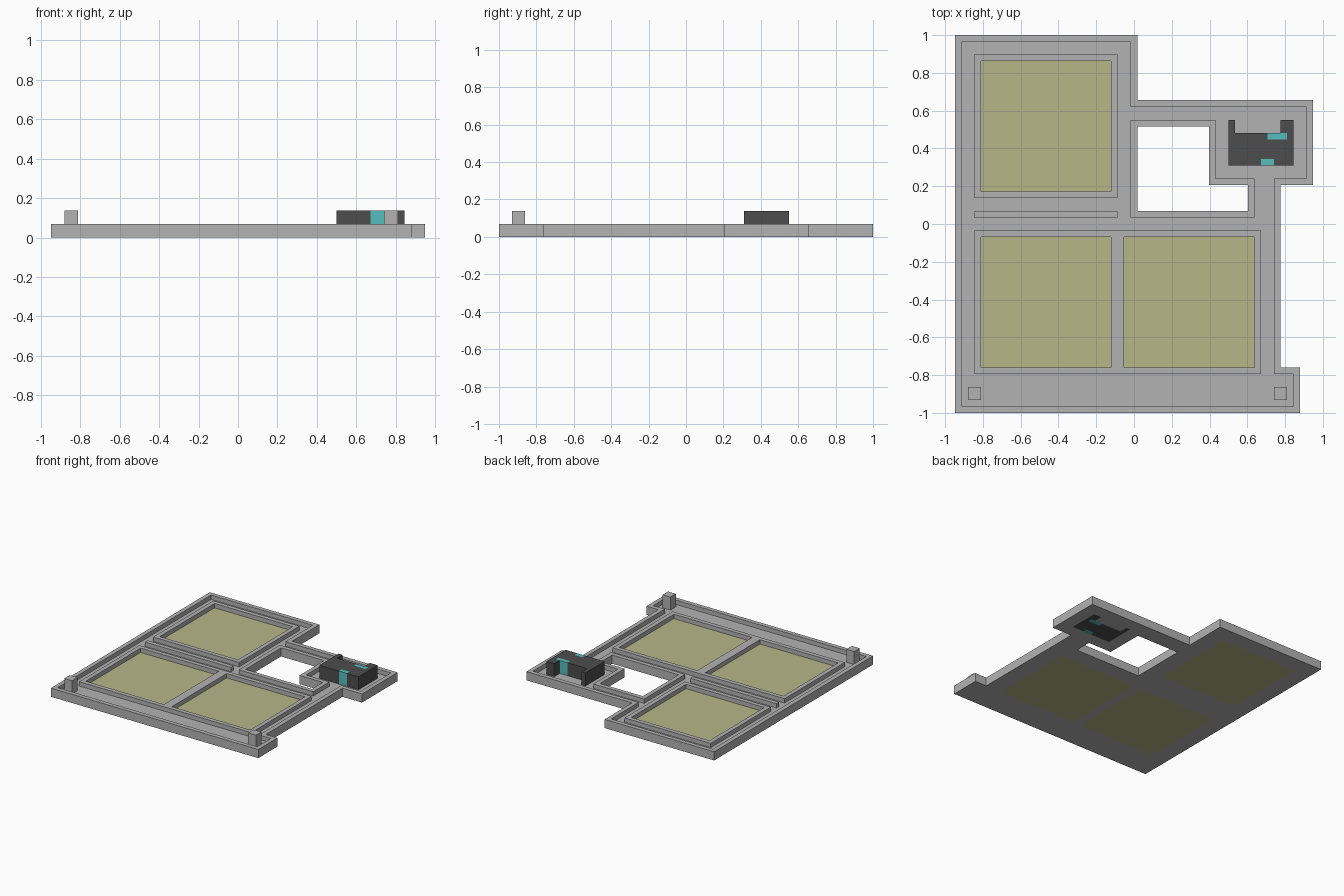
import bpy
import bmesh

cube = bpy.data.objects.get("Cube")
if cube:
    bpy.data.objects.remove(cube, do_unlink=True)

# Plan is laid out in whole blocks: 55 wide, 58 deep, 4 high
U = 1 / 29


def material(name, r, g, b):
    m = bpy.data.materials.new(name)
    m.use_nodes = True
    m.diffuse_color = (r, g, b, 1)
    m.node_tree.nodes["Principled BSDF"].inputs["Base Color"].default_value = (r, g, b, 1)
    return m


STONE = material("grey stone", 0.45, 0.45, 0.45)
FIELD = material("pale straw", 0.47, 0.47, 0.25)
DARK = material("dark grey", 0.075, 0.075, 0.075)
TEAL = material("teal", 0.09, 0.52, 0.51)


def rect(x0, y0, x1, y1):
    return [(x0, y0), (x1, y0), (x1, y1), (x0, y1)]


def slab(name, z0, z1, mat, outline, holes=()):
    """Flat-sided slab from an outline with optional holes."""
    bm = bmesh.new()
    edges = []
    for loop in [outline, *holes]:
        vs = [bm.verts.new(((x - 27.5) * U, (y - 29) * U, z0 * U)) for x, y in loop]
        edges += [bm.edges.new((vs[i - 1], vs[i])) for i in range(len(vs))]
    if holes:
        bmesh.ops.triangle_fill(bm, edges=edges, use_beauty=True, normal=(0, 0, 1))
    else:
        bm.faces.new(vs)
    top = bmesh.ops.extrude_face_region(bm, geom=bm.faces[:])["geom"]
    bmesh.ops.translate(bm, vec=(0, 0, (z1 - z0) * U),
                        verts=[g for g in top if isinstance(g, bmesh.types.BMVert)])
    bmesh.ops.recalc_face_normals(bm, faces=bm.faces[:])
    me = bpy.data.meshes.new(name)
    bm.to_mesh(me)
    bm.free()
    me.materials.append(mat)
    ob = bpy.data.objects.new(name, me)
    bpy.context.collection.objects.link(ob)
    return ob


# Outlines
outer = [(0, 0), (53, 0), (53, 7), (50, 7), (50, 35), (55, 35), (55, 48), (28, 48), (28, 58), (0, 58)]
inner = [(1, 1), (52, 1), (52, 6), (49, 6), (49, 36), (54, 36), (54, 47), (27, 47), (27, 57), (1, 57)]
court = [(28, 31), (45, 31), (45, 35), (39, 35), (39, 44), (28, 44)]
court_rim = [(27, 30), (46, 30), (46, 36), (40, 36), (40, 45), (27, 45)]
back_field = rect(4, 34, 24, 54)
front_right_field = rect(4, 7, 24, 27)
front_left_field = rect(26, 7, 46, 27)
fields = [back_field, front_right_field, front_left_field]
machine = [(42, 38), (52, 38), (52, 45), (50, 45), (50, 43), (43, 43), (43, 45), (42, 45)]
machine_body = [(42, 38), (47, 38), (47, 39), (49, 39), (49, 38), (52, 38), (52, 45), (50, 45),
                (50, 43), (51, 43), (51, 42), (48, 42), (48, 43), (43, 43), (43, 45), (42, 45)]

# Floor and perimeter walls
slab("floor", 0, 1, STONE, inner, [court_rim, machine, *fields])
slab("outer_wall", 0, 2, STONE, outer, [inner])
slab("courtyard_wall", 0, 2, STONE, court_rim, [court])

# Fields with their kerbs
for label, loop in zip(("back", "front_right", "front_left"), fields):
    slab(label + "_field", 0, 1, FIELD, loop)
slab("back_field_kerb", 1, 2, STONE, rect(3, 33, 25, 55), [back_field])
slab("front_fields_kerb", 1, 2, STONE, rect(3, 6, 47, 28), [front_right_field, front_left_field])
slab("divider_wall", 1, 2, STONE, rect(3, 30, 25, 31))

# Corner posts
for label, x in (("right", 2), ("left", 49)):
    slab(label + "_post", 1, 4, STONE, rect(x, 2, x + 2, 4))

# Dark building with teal doorways
slab("building", 0, 4, DARK, machine_body)
slab("front_door", 0, 4, TEAL, rect(47, 38, 49, 39))
slab("back_door", 0, 4, TEAL, rect(48, 42, 51, 43))
